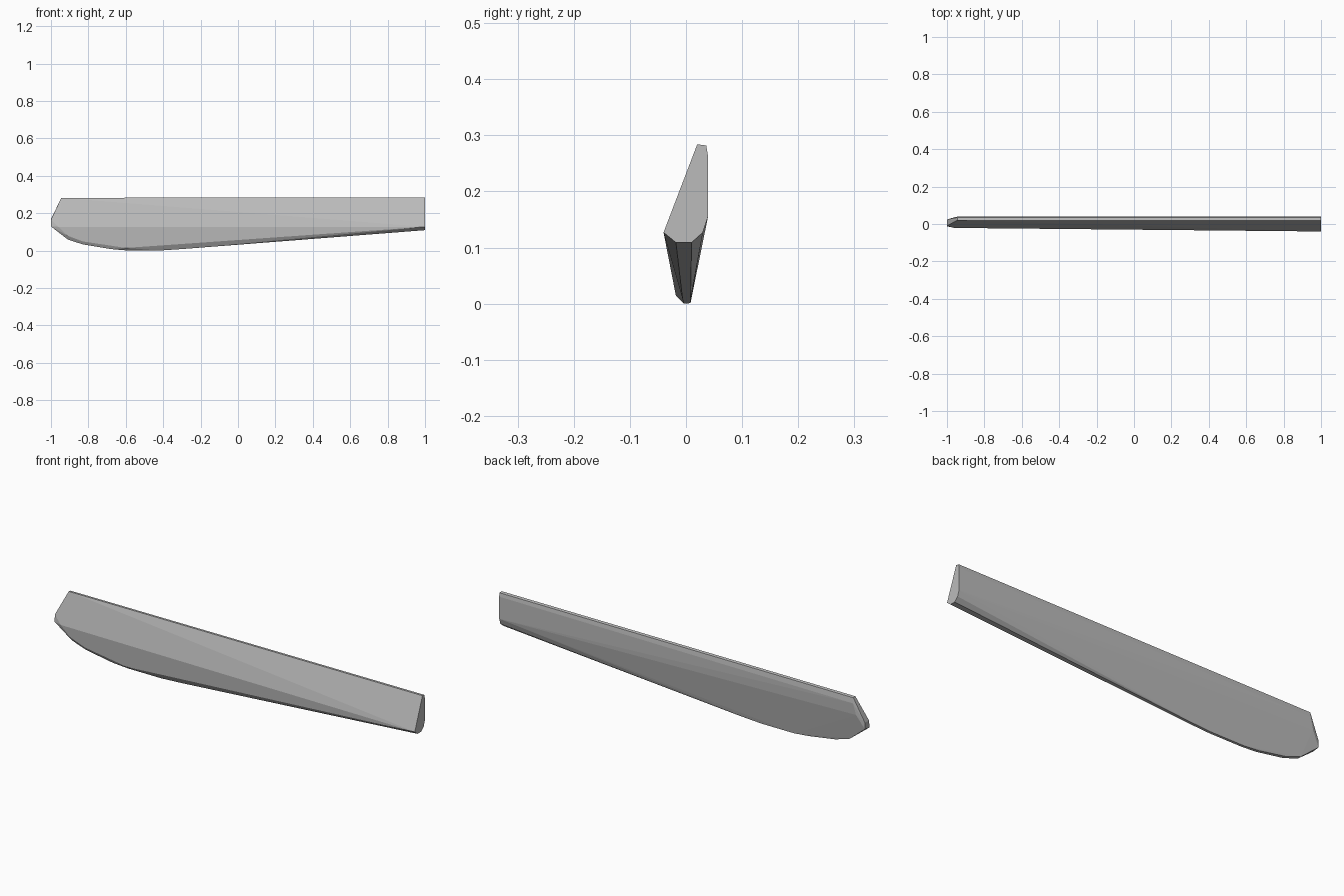
import bpy
import bmesh
import math

cube = bpy.data.objects.get("Cube")
if cube:
    bpy.data.objects.remove(cube, do_unlink=True)

grey = bpy.data.materials.new("plain grey")
grey.use_nodes = True
grey.diffuse_color = (0.5, 0.5, 0.5, 1)
grey.node_tree.nodes["Principled BSDF"].inputs["Base Color"].default_value = (0.5, 0.5, 0.5, 1)

# Cross-sections along the blade: x -> (y, z) corners
sections = {
    # Blunt end with its rounded lower edge
    1.0: [(0.02, 0.285), (0.036, 0.283), (0.039, 0.265), (0.039, 0.155),
          (0.03, 0.128), (0.01, 0.11), (-0.018, 0.11), (-0.04, 0.128)],
    # Belly
    -0.3: [(0.008, 0.009), (-0.006, 0.009)],
    -0.42: [(0.008, 0.002), (-0.004, 0.001)],
    -0.6: [(0.008, 0.002), (-0.005, 0.002), (-0.018, 0.015)],
    -0.68: [(0.006, 0.009), (-0.008, 0.009)],
    # Curve rising to the tip
    -0.83: [(0.01, 0.034), (-0.008, 0.034), (-0.018, 0.05)],
    -0.91: [(0.014, 0.06), (-0.006, 0.06), (-0.019, 0.08)],
    -0.945: [(0.02, 0.283), (0.035, 0.281), (0.039, 0.255)],
    -0.96: [(0.036, 0.2), (-0.021, 0.128)],
    # Narrow tip
    -1.0: [(0.024, 0.168), (0.024, 0.135), (-0.012, 0.13), (-0.01, 0.165)],
}

# Skin the sections into one faceted solid
bm = bmesh.new()
for x, corners in sections.items():
    for y, z in corners:
        bm.verts.new((x, y, z))
hull = bmesh.ops.convex_hull(bm, input=bm.verts[:])
spare = {e for e in hull["geom_interior"] + hull["geom_unused"]
         if isinstance(e, bmesh.types.BMVert)}
bmesh.ops.delete(bm, geom=list(spare), context="VERTS")
bmesh.ops.dissolve_limit(bm, angle_limit=math.radians(0.5),
                         verts=bm.verts[:], edges=bm.edges[:])
bmesh.ops.recalc_face_normals(bm, faces=bm.faces[:])

# Rest the lowest point on the ground
lowest = min(v.co.z for v in bm.verts)
bmesh.ops.translate(bm, vec=(0, 0, -lowest), verts=bm.verts[:])

mesh = bpy.data.meshes.new("blade")
bm.to_mesh(mesh)
bm.free()
mesh.materials.append(grey)
blade = bpy.data.objects.new("blade", mesh)
bpy.context.collection.objects.link(blade)
